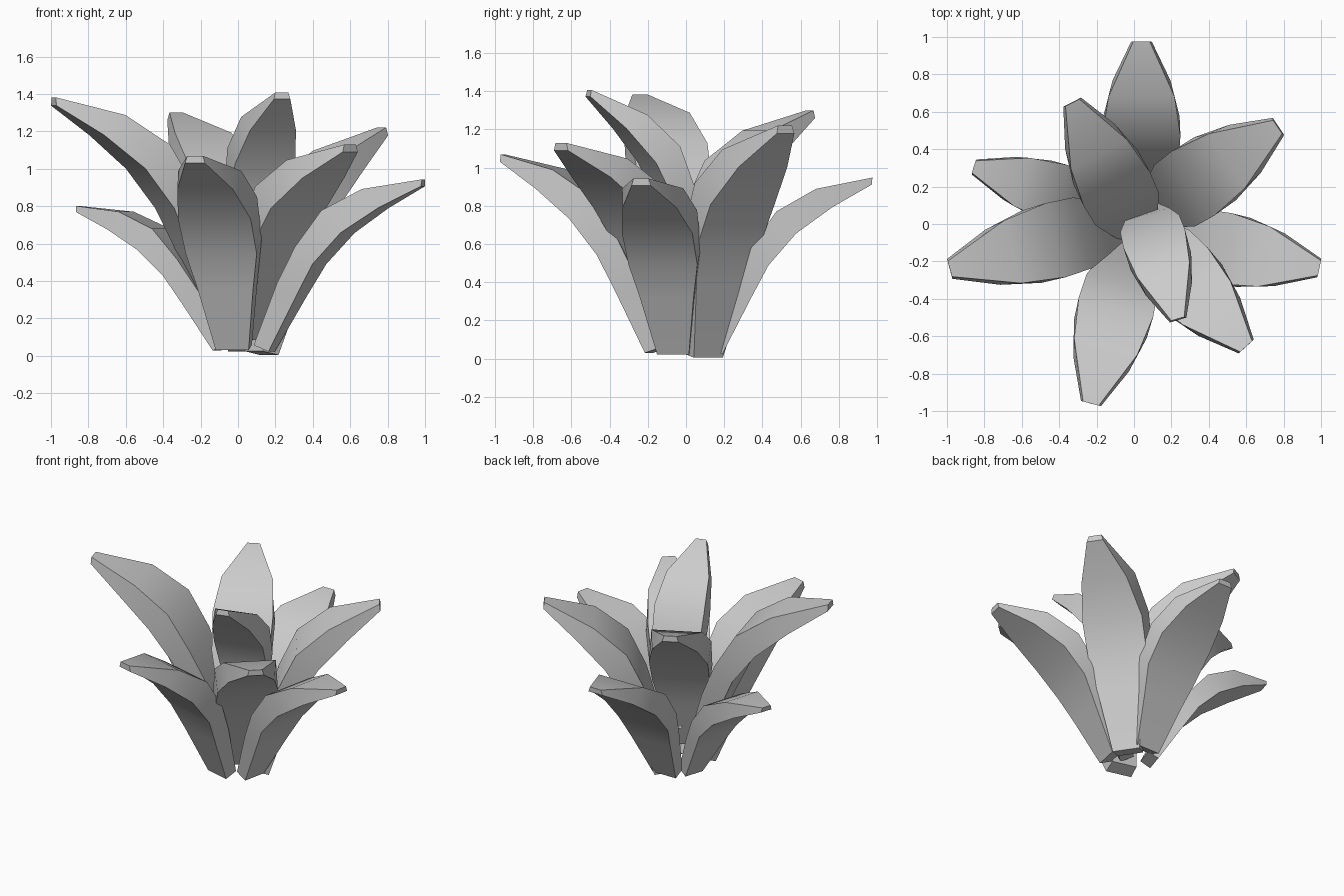
import bpy, bmesh, math
from mathutils import Vector

if "Cube" in bpy.data.objects:
    bpy.data.objects.remove(bpy.data.objects["Cube"])

# Side profile of one thick leaf: (outer r, outer z, inner r, inner z, outer width, inner width)
PROFILE = [
    (.19, .03, .10, .06, .19, .18),
    (.34, .36, .22, .42, .32, .31),
    (.43, .55, .32, .64, .41, .41),
    (.58, .74, .46, .86, .42, .43),
    (.78, .90, .68, 1.00, .32, .365),
    (1.0, 1.04, 1.0, 1.08, .115, .09),
]
START, END = Vector((.145, .045)), Vector((1.0, 1.06))

# Leaf base centre, tip centre, width factor
LEAVES = {
    "leaf_back": ((.04, .15, .04), (.04, .975, .93), 1.06),
    "leaf_back_right": ((.125, .09, .015), (.77, .52, 1.20), .9),
    "leaf_right": ((.14, -.06, .04), (.99, -.235, .925), .96),
    "leaf_front_right": ((.04, -.04, .10), (.60, -.655, 1.11), .96),
    "leaf_front_inner": ((.07, .05, .32), (.235, -.51, 1.39), .87),
    "leaf_front": ((-.02, -.15, .045), (-.23, -.96, 1.05), .97),
    "leaf_left": ((-.10, 0, .23), (-.985, -.24, 1.36), .87),
    "leaf_back_left": ((-.08, .06, .045), (-.855, .305, .785), .9),
    "leaf_back_inner": ((.02, -.03, .20), (-.33, .65, 1.28), .93),
}


def make_leaf(name, base, tip, wide):
    base, tip = Vector(base), Vector(tip)
    d = tip - base
    out = Vector((d.x, d.y, 0)).normalized()
    side = Vector((-out.y, out.x, 0))
    up = Vector((0, 0, 1))
    # scale and pitch the profile so its chord runs from base to tip
    chord = END - START
    s = d.length / chord.length
    a = math.atan2(d.z, d.dot(out)) - math.atan2(chord.y, chord.x)
    ca, sa = math.cos(a) * s, math.sin(a) * s

    def place(r, z, w):
        r, z = r - START.x, z - START.y
        return base + out * (r * ca - z * sa) + up * (r * sa + z * ca) + side * w * s * wide

    # rings of four corners along the leaf, joined and capped
    bm = bmesh.new()
    rings = []
    for ro, zo, ri, zi, wo, wi in PROFILE:
        pts = [(ro, zo, -wo / 2), (ro, zo, wo / 2), (ri, zi, wi / 2), (ri, zi, -wi / 2)]
        rings.append([bm.verts.new(place(*p)) for p in pts])
    for lo, hi in zip(rings, rings[1:]):
        for j in range(4):
            n = (j + 1) % 4
            bm.faces.new((lo[j], lo[n], hi[n], hi[j]))
    bm.faces.new(rings[0][::-1])
    bm.faces.new(rings[-1])
    bmesh.ops.recalc_face_normals(bm, faces=bm.faces)
    mesh = bpy.data.meshes.new(name)
    bm.to_mesh(mesh)
    bm.free()
    obj = bpy.data.objects.new(name, mesh)
    bpy.context.collection.objects.link(obj)
    bpy.ops.object.select_all(action='DESELECT')
    obj.select_set(True)
    bpy.context.view_layer.objects.active = obj
    bpy.ops.object.shade_smooth_by_angle(angle=math.radians(40))


for leaf, (b, t, w) in LEAVES.items():
    make_leaf(leaf, b, t, w)
